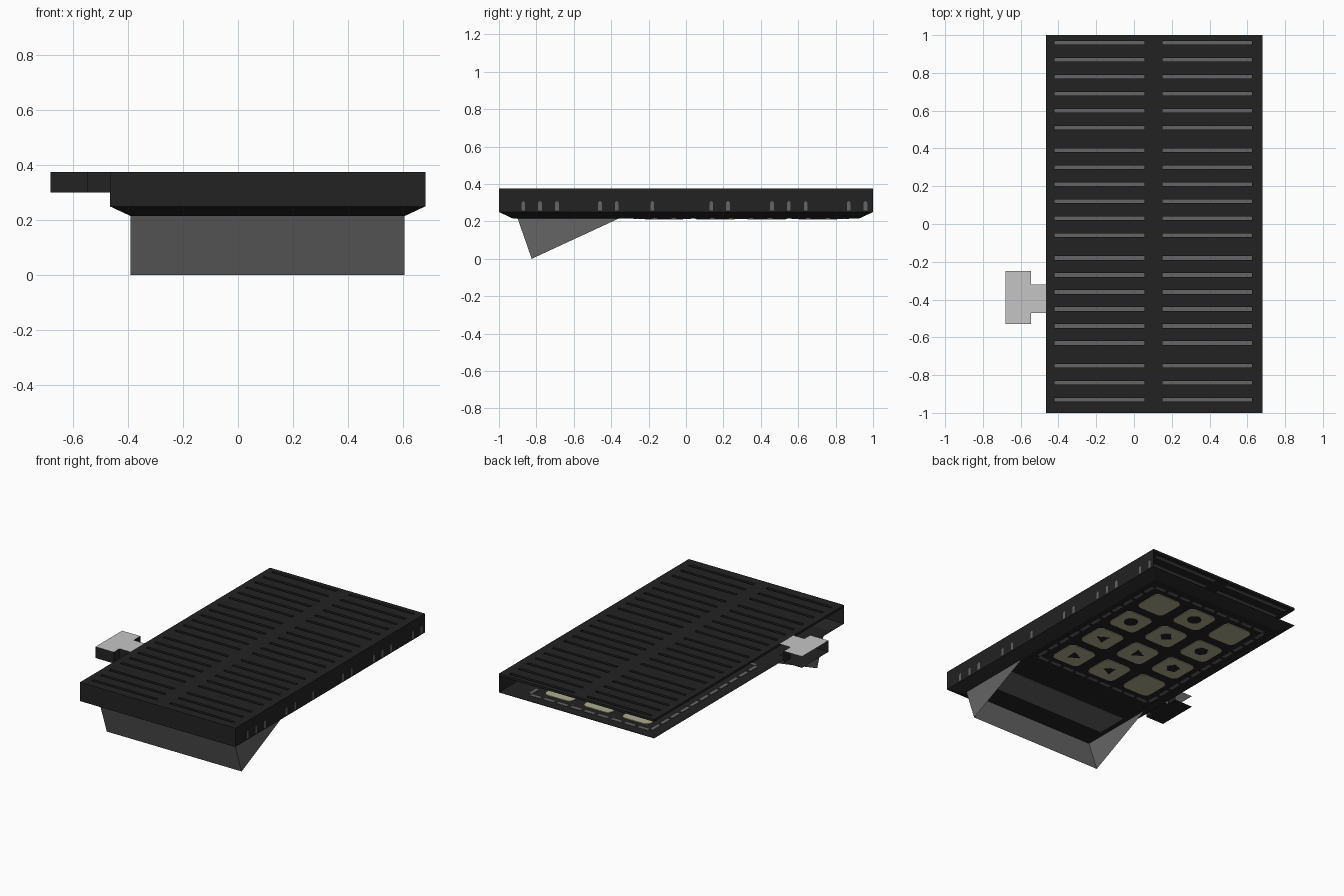
import bpy, bmesh, math

if "Cube" in bpy.data.objects:
    bpy.data.objects.remove(bpy.data.objects["Cube"])

def material(name, rgb):
    m = bpy.data.materials.new(name)
    m.diffuse_color = (*rgb, 1)
    m.use_nodes = True
    m.node_tree.nodes["Principled BSDF"].inputs["Base Color"].default_value = m.diffuse_color
    return m

BLACK = material("charcoal", (0.016, 0.016, 0.016))
GREY = material("mid_grey", (0.13, 0.13, 0.13))
KEY = material("pale_olive", (0.42, 0.42, 0.28))
LIGHT = material("light_grey", (0.56, 0.56, 0.56))

def sheet(name, polys, mat):
    """Object made of flat polygons, each a list of points."""
    bm = bmesh.new()
    for p in polys:
        bm.faces.new([bm.verts.new(v) for v in p])
    bmesh.ops.remove_doubles(bm, verts=bm.verts, dist=1e-5)
    me = bpy.data.meshes.new(name)
    bm.to_mesh(me)
    bm.free()
    me.materials.append(mat)
    ob = bpy.data.objects.new(name, me)
    bpy.context.collection.objects.link(ob)
    return ob

def box(x0, x1, y0, y1, z0, z1):
    """Six faces of a box, facing outwards."""
    a = [(x0, y0), (x1, y0), (x1, y1), (x0, y1)]
    faces = [[(*p, z1) for p in a], [(*p, z0) for p in reversed(a)]]
    for i in range(4):
        p, q = a[i], a[(i + 1) % 4]
        faces.append([(*p, z0), (*q, z0), (*q, z1), (*p, z1)])
    return faces

def flat(points, z0, z1):
    """Thin prism from a plan outline."""
    n = len(points)
    faces = [[(*p, z1) for p in points], [(*p, z0) for p in reversed(points)]]
    for i in range(n):
        p, q = points[i], points[(i + 1) % n]
        faces.append([(*p, z0), (*q, z0), (*q, z1), (*p, z1)])
    return faces

def rounded(cx, cy, half, r):
    pts = []
    for k, (sx, sy) in enumerate([(1, 1), (-1, 1), (-1, -1), (1, -1)]):
        for j in range(5):
            t = math.radians(90 * k + 22.5 * j)
            pts.append((cx + sx * (half - r) + r * math.cos(t),
                        cy + sy * (half - r) + r * math.sin(t)))
    return pts

def disc(cx, cy, r, n, turn=0.0):
    return [(cx + r * math.cos(turn + 2 * math.pi * i / n),
             cy + r * math.sin(turn + 2 * math.pi * i / n)) for i in range(n)]

X0, X1, Y0, Y1 = -0.465, 0.68, -1.0, 1.0
TOP, RIM, BASE, INSET = 0.375, 0.25, 0.215, 0.075
GROOVE_Z = TOP - 0.015

# Top plate: slats between grooves, in two columns
slots = ([0.96 - 0.09 * i for i in range(6)] + [0.39 - 0.09 * i for i in range(6)]
         + [-0.18 - 0.09 * i for i in range(6)] + [-0.75 - 0.09 * i for i in range(3)])
columns = [(-0.42, 0.055), (0.15, 0.625)]
slats = []
for x0, x1 in [(X0, -0.42), (0.055, 0.15), (0.625, X1)]:
    slats += box(x0, x1, Y0, Y1, GROOVE_Z, TOP)
for x0, x1 in columns:
    top = Y1
    for y in slots + [None]:
        low = Y0 if y is None else y + 0.01
        slats += box(x0, x1, low, top, GROOVE_Z, TOP)
        top = low - 0.02
sheet("top_plate", slats, BLACK)
grooves = []
for x0, x1 in columns:
    for y in slots:
        grooves += box(x0, x1, y - 0.01, y + 0.01, GROOVE_Z - 0.003, GROOVE_Z)
sheet("groove_floors", grooves, GREY)

# Case: front and right walls (back and left are open), sloped rim, face plate
sheet("case_walls", [
    [(X0, Y0, RIM), (X1, Y0, RIM), (X1, Y0, TOP), (X0, Y0, TOP)],
    [(X1, Y0, RIM), (X1, Y1, RIM), (X1, Y1, TOP), (X1, Y0, TOP)]], BLACK)
outer = [(X0, Y0), (X1, Y0), (X1, Y1), (X0, Y1)]
inner = [(X0 + INSET, Y0 + INSET), (X1 - INSET, Y0 + INSET),
         (X1 - INSET, Y1 - INSET), (X0 + INSET, Y1 - INSET)]
rim = []
for i in range(4):
    j = (i + 1) % 4
    rim.append([(*outer[j], RIM), (*outer[i], RIM), (*inner[i], BASE), (*inner[j], BASE)])
rim.append([(*p, BASE) for p in reversed(inner)])
sheet("sloped_face_plate", rim, BLACK)

# Small pointed vents along the right wall
vents = []
for y in (0.96, 0.87, 0.64, 0.55, 0.46, 0.225, 0.135, -0.18,
          -0.37, -0.46, -0.69, -0.78, -0.87):
    x = X1 + 0.001
    vents.append([(x, y - 0.01, 0.258), (x, y + 0.01, 0.258), (x, y + 0.01, 0.30),
                  (x, y, 0.31), (x, y - 0.01, 0.30)])
sheet("wall_vents", vents, GREY)

# Keypad: 3 by 4 rounded keys, showing on both sides of the face plate
keys, marks = [], []
shapes = {(1, 0): (12, 0), (0, 1): (12, 0), (1, 1): (4, 0), (2, 1): (6, 0), (0, 2): (3, 0),
          (1, 2): (3, 1), (2, 2): (5, 0), (0, 3): (3, 1), (1, 3): (3, 2)}
for c in range(3):
    for r in range(4):
        cx, cy = 0.387 - 0.285 * c, 0.705 - 0.274 * r
        keys += flat(rounded(cx, cy, 0.102, 0.035), BASE - 0.004, BASE + 0.004)
        if (c, r) in shapes:
            n, turn = shapes[(c, r)]
            marks += flat(disc(cx, cy, 0.045, n, turn), BASE - 0.006, BASE - 0.004)
sheet("keys", keys, KEY)
sheet("key_marks", marks, BLACK)

# Dashed border around the keypad
dashes = []
bx0, bx1, by0, by1 = -0.34, 0.555, -0.27, 0.86
za, zb = BASE - 0.003, BASE + 0.003
for i in range(9):
    x = bx0 + (bx1 - bx0) * (i + 0.12) / 9
    for y in (by0, by1):
        dashes += box(x, x + 0.075, y - 0.011, y + 0.011, za, zb)
for i in range(11):
    y = by0 + (by1 - by0) * (i + 0.12) / 11
    for x in (bx0, bx1):
        dashes += box(x - 0.011, x + 0.011, y, y + 0.078, za, zb)
sheet("keypad_border", dashes, GREY)

# Display panel under the hood
sheet("display_panel", box(-0.35, 0.55, -0.74, -0.52, BASE - 0.004, BASE - 0.001), GREY)

# Wedge hood, open towards the keypad
hx0, hx1 = X0 + INSET, X1 - INSET
prof = [(-0.90, BASE), (-0.825, 0.0), (-0.36, BASE)]
side = lambda x: [(x, y, z) for y, z in prof]
sheet("hood", [
    side(hx1), list(reversed(side(hx0))),
    [(hx0, *prof[1]), (hx1, *prof[1]), (hx1, *prof[0]), (hx0, *prof[0])]], GREY)

# T-shaped tab on the left: pale top, dark underside, front and right sides
tab = [(-0.68, -0.53), (-0.545, -0.53), (-0.545, -0.47), (X0, -0.47),
       (X0, -0.32), (-0.545, -0.32), (-0.545, -0.25), (-0.68, -0.25)]
sheet("tab_top", [[(*p, TOP) for p in tab]], LIGHT)
body = [[(*p, 0.30) for p in reversed(tab)]]
for i in (0, 1, 2, 5):
    p, q = tab[i], tab[i + 1]
    body.append([(*p, 0.30), (*q, 0.30), (*q, TOP), (*p, TOP)])
sheet("tab_body", body, BLACK)
